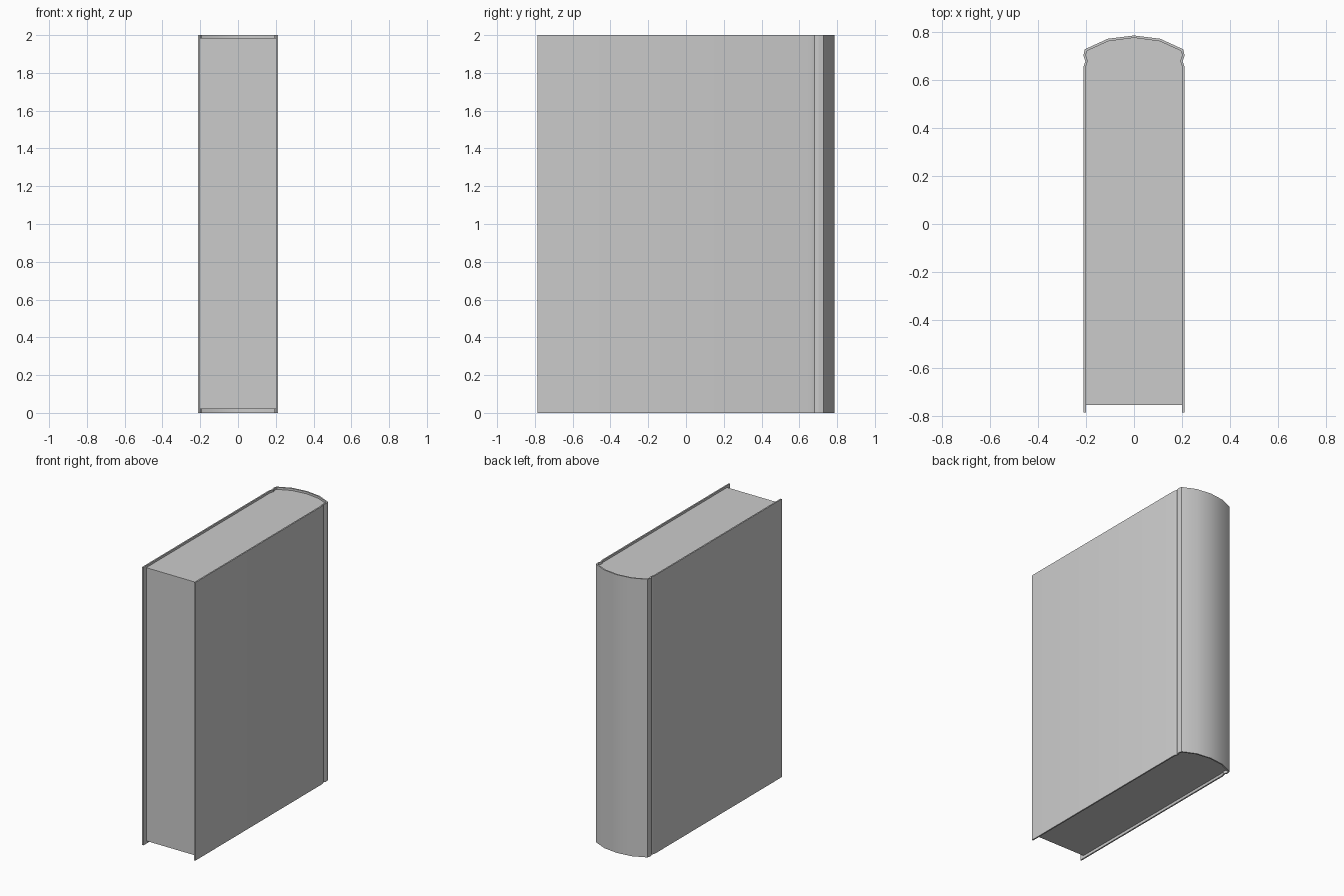
import bpy, bmesh, math

if "Cube" in bpy.data.objects:
    bpy.data.objects.remove(bpy.data.objects["Cube"])


def extrude_profile(name, points, z0, z1):
    bm = bmesh.new()
    face = bm.faces.new([bm.verts.new((x, y, z0)) for x, y in points])
    new = bmesh.ops.extrude_face_region(bm, geom=[face], use_keep_orig=True)
    top = [v for v in new["geom"] if isinstance(v, bmesh.types.BMVert)]
    bmesh.ops.translate(bm, verts=top, vec=(0, 0, z1 - z0))
    bmesh.ops.recalc_face_normals(bm, faces=bm.faces)
    mesh = bpy.data.meshes.new(name)
    bm.to_mesh(mesh)
    bm.free()
    obj = bpy.data.objects.new(name, mesh)
    bpy.context.collection.objects.link(obj)
    bpy.ops.object.select_all(action='DESELECT')
    obj.select_set(True)
    bpy.context.view_layer.objects.active = obj
    bpy.ops.object.shade_smooth_by_angle(angle=math.radians(30))
    return obj


def mirrored(half):
    # half runs from the right fore-edge to the spine centre
    return half + [(-x, y) for x, y in reversed(half) if x > 0]


# Right half of the cover: board, hinge groove, rounded spine
outer = [(0.211, -0.787), (0.211, 0.655), (0.203, 0.68), (0.211, 0.702),
         (0.206, 0.729), (0.11, 0.773), (0, 0.787)]
inner = [(0.201, -0.787), (0.201, 0.658), (0.193, 0.68), (0.201, 0.704),
         (0.197, 0.722), (0.107, 0.763), (0, 0.777)]

# Cover wraps both boards and the spine in one shell
extrude_profile("cover", mirrored(outer) + mirrored(inner)[::-1], 0.0, 2.0)

# Page block sits inside, recessed at the fore-edge, top and bottom
pages = [(0.201, -0.755)] + inner[1:]
extrude_profile("pages", mirrored(pages), 0.02, 1.985)
